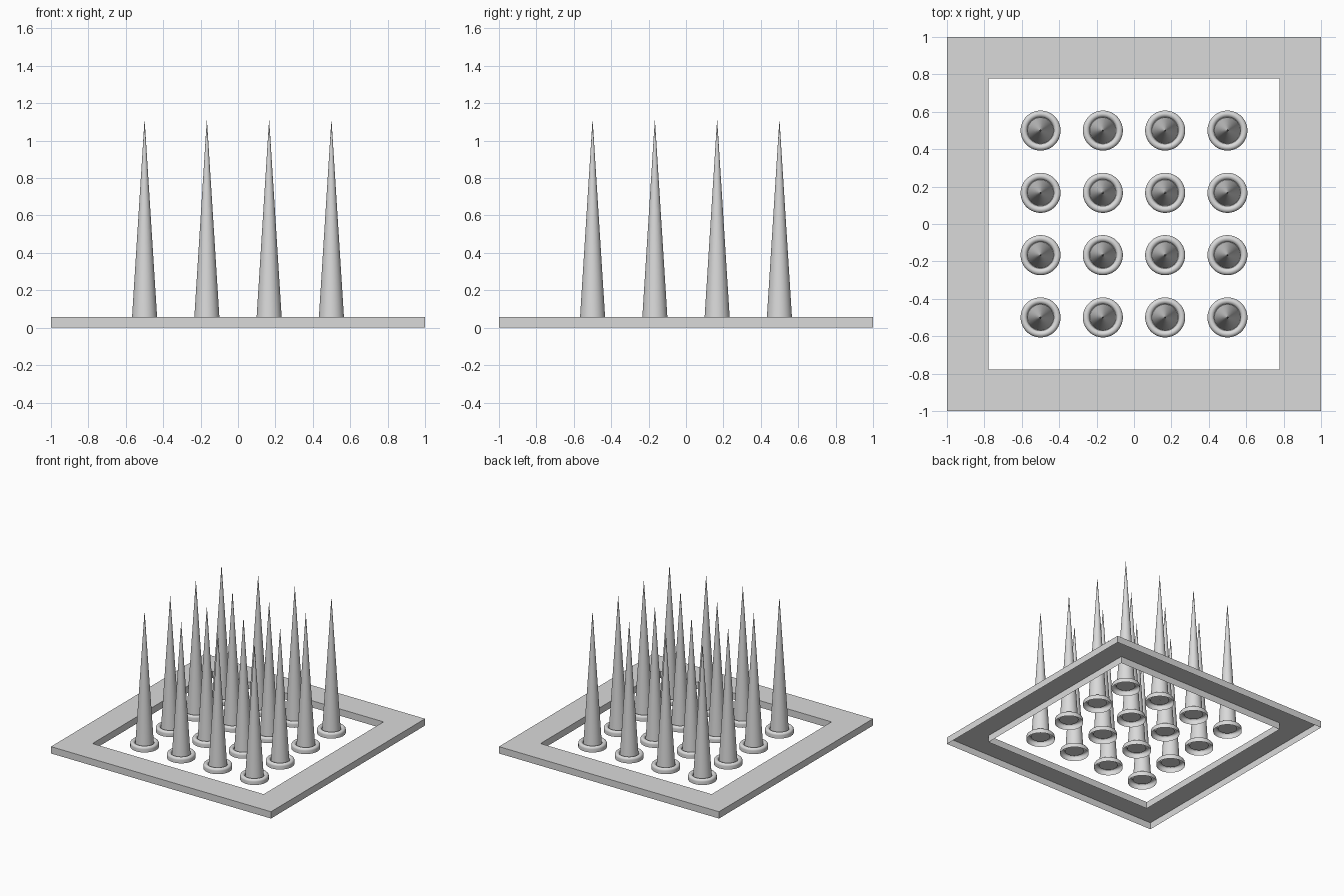
import bpy
import math

cube = bpy.data.objects.get("Cube")
if cube:
    bpy.data.objects.remove(cube, do_unlink=True)

FRAME_OUTER, FRAME_INNER, FRAME_HEIGHT = 1.0, 0.778, 0.056
SPIKE_RADIUS, SPIKE_TOP = 0.069, 1.11
RING_MAJOR, RING_MINOR, RING_WALL = 0.089, 0.018, 0.026
SPACING, COUNT = 0.333, 4
TIP = 0.0005

# Single grey material
grey = bpy.data.materials.new("light_grey")
grey.use_nodes = True
colour = (0.7, 0.7, 0.7, 1.0)
grey.diffuse_color = colour
grey.node_tree.nodes["Principled BSDF"].inputs["Base Color"].default_value = colour


def lathe(name, profile, sides):
    """Open shell turned from (radius, height) points, outside facing out."""
    verts, faces = [], []
    for r, z in profile:
        for i in range(sides):
            a = math.tau * (i + 0.5) / sides
            verts.append((r * math.cos(a), r * math.sin(a), z))
    for k in range(len(profile) - 1):
        a, b = k * sides, (k + 1) * sides
        for i in range(sides):
            j = (i + 1) % sides
            faces.append((a + i, a + j, b + j, b + i))
    mesh = bpy.data.meshes.new(name)
    mesh.from_pydata(verts, [], faces)
    mesh.materials.append(grey)
    return mesh


def place(name, mesh, x, y):
    obj = bpy.data.objects.new(name, mesh)
    obj.location = (x, y, 0)
    bpy.context.collection.objects.link(obj)
    return obj


def smooth(obj):
    bpy.ops.object.select_all(action="DESELECT")
    obj.select_set(True)
    bpy.context.view_layer.objects.active = obj
    bpy.ops.object.shade_smooth_by_angle(angle=math.radians(40))


# Square base frame, hollow underneath
diagonal = math.sqrt(2)
outer, inner = FRAME_OUTER * diagonal, FRAME_INNER * diagonal
frame = lathe("base_frame", [(outer, 0), (outer, FRAME_HEIGHT),
                             (inner, FRAME_HEIGHT), (inner, 0)], 4)
place("base_frame", frame, 0, 0)

# Collar: upright wall, rounded top, flat floor under the spike, open below
collar_profile = [(RING_MAJOR + RING_MINOR, 0)]
for step in range(11):
    a = math.pi * step / 10
    collar_profile.append((RING_MAJOR + RING_MINOR * math.cos(a),
                           RING_WALL + RING_MINOR * math.sin(a)))
collar_profile.append((TIP, RING_WALL))
collar = lathe("collar_ring", collar_profile, 48)

# Spike: slender cone rising from the collar floor
spike = lathe("spike", [(SPIKE_RADIUS, RING_WALL), (TIP, SPIKE_TOP)], 64)

# Grid of spikes and collars sharing their meshes
start = -SPACING * (COUNT - 1) / 2
for row in range(COUNT):
    for col in range(COUNT):
        x, y = start + col * SPACING, start + row * SPACING
        parts = [place("spike", spike, x, y), place("collar_ring", collar, x, y)]
for part in parts:
    smooth(part)
